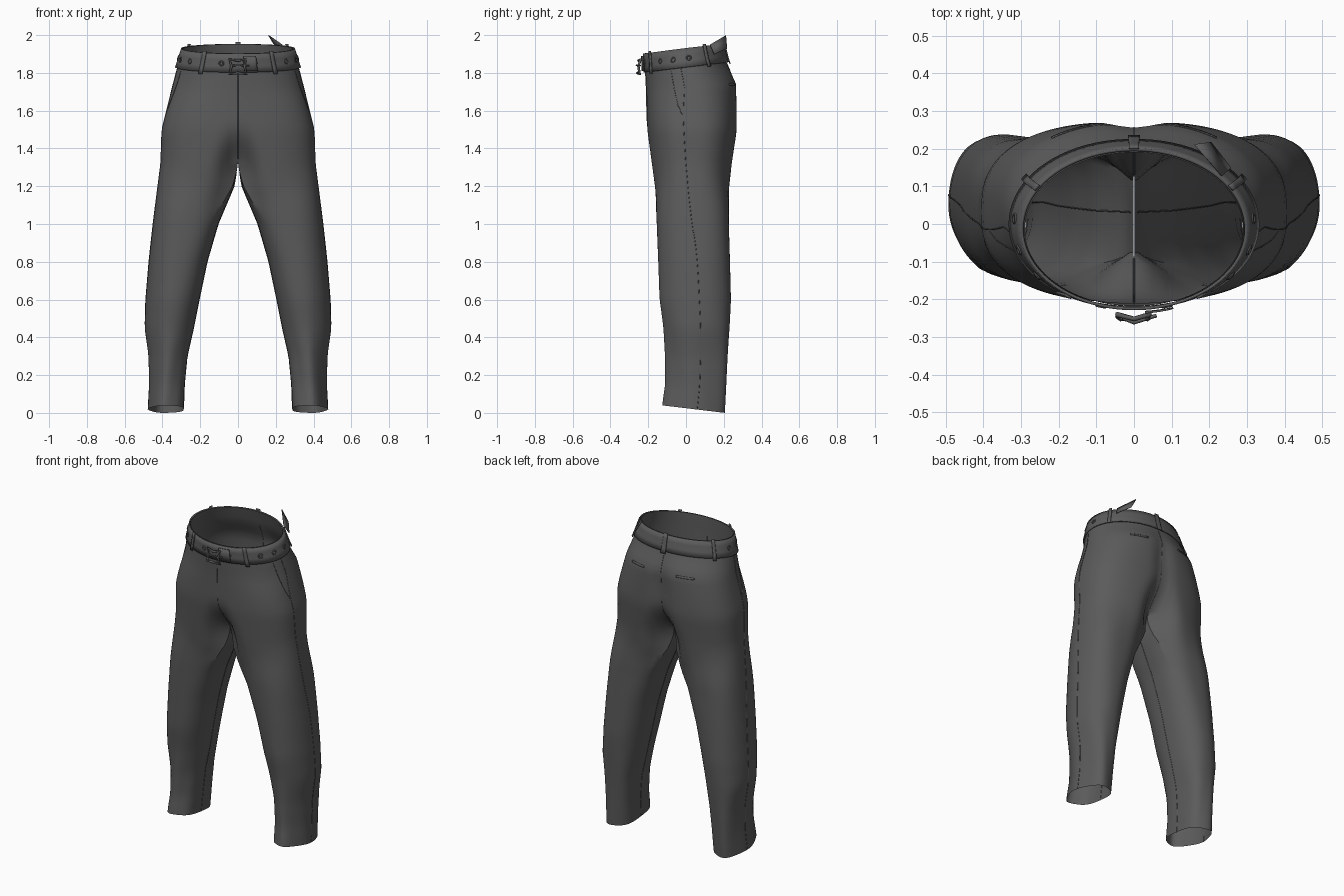
import bpy, math
from mathutils import Vector

if "Cube" in bpy.data.objects:
    bpy.data.objects.remove(bpy.data.objects["Cube"])

cloth = bpy.data.materials.new("dark grey cloth")
cloth.diffuse_color = (0.105, 0.105, 0.105, 1)
cloth.use_nodes = True
cloth.node_tree.nodes["Principled BSDF"].inputs["Base Color"].default_value = cloth.diffuse_color

# height, inner x, outer x, front y, back y of one half of the trousers
PROFILE = [
    (1.93, 0, .290, -.218, .190), (1.83, 0, .322, -.215, .215), (1.72, 0, .350, -.210, .270),
    (1.50, 0, .405, -.207, .272), (1.32, 0, .410, -.190, .252), (1.20, .020, .425, -.175, .240),
    (1.00, .105, .450, -.155, .227), (.80, .163, .472, -.147, .233), (.60, .205, .489, -.140, .238),
    (.45, .235, .494, -.118, .232), (.30, .268, .472, -.107, .224), (.15, .281, .468, -.107, .214),
    (.02, .285, .474, -.124, .204)]
CROTCH = 1.31


def smooth(a, b, v):
    k = min(1, max(0, (v - a) / (b - a)))
    return k * k * (3 - 2 * k)


def profile(z):
    for hi, lo in zip(PROFILE, PROFILE[1:]):
        if z >= lo[0] or lo is PROFILE[-1]:
            k = (z - lo[0]) / (hi[0] - lo[0])
            return [l + (h - l) * k for h, l in zip(hi[1:], lo[1:])]


def power(v, p):
    return math.copysign(abs(v) ** p, v)


def surf(t, z):
    """Cloth surface: t 0..1 runs front to back outside, 1..2 returns along the inner leg."""
    xi, xo, yf, yb = profile(z)
    # round waist, full thighs, slimmer shins
    p = 1 - .23 * smooth(1.88, 1.55, z) + .2 * smooth(1.15, .5, z)
    if t <= 1:
        a = math.pi * t
        u, v = power(max(0, math.sin(a)), p), -power(math.cos(a), p)
        th = math.radians(-50 + 280 * t)
    else:
        u, v = 0, 3 - 2 * t
        th = math.radians(230 + 80 * (t - 1))
    b = smooth(CROTCH, .98, z)
    q = p + .1 if math.sin(th) > 0 and math.cos(th) > 0 else p - .05
    u += b * (.5 + .5 * power(math.sin(th), q) - u)
    v += b * (-power(math.cos(th), q) - v)
    x = xi + (xo - xi) * u
    # centre seams curve inwards down to the crotch
    deep = smooth(1.58, CROTCH - .02, z) ** 1.5
    cleft = ((.10 if v > 0 else .0) * smooth(1.86, 1.6, z) + .52 * deep) * (1 - b)
    v *= 1 - cleft * math.exp(-((x - xi) / (.05 + .03 * deep)) ** 2)
    # soft folds near the ankle
    fold = smooth(.6, .2, z) * .03 * math.sin(5 * th + 4 * z)
    x += (xo - xi) * .5 * fold * (2 * u - 1)
    y = (yf + yb) / 2 + (yb - yf) / 2 * v * (1 + fold)
    # sloping waist and hem
    zz = z + .12 * y * smooth(1.55, 1.83, z) - .12 * (y - .04) * smooth(.2, .03, z)
    return Vector((x, y, zz))


def normal(t, z):
    e = .004
    n = (surf(min(1, t + e), z) - surf(max(0, t - e), z)).cross(surf(t, z + e) - surf(t, z - e))
    return n.normalized()


def finish(ob, mirror):
    ob.data.materials.append(cloth)
    if mirror:
        m = ob.modifiers.new("Mirror", 'MIRROR')
        m.merge_threshold = .002


def make(name, verts, faces, mirror=True, thick=0):
    me = bpy.data.meshes.new(name)
    me.from_pydata(verts, [], faces)
    ob = bpy.data.objects.new(name, me)
    bpy.context.collection.objects.link(ob)
    bpy.ops.object.select_all(action='DESELECT')
    ob.select_set(True)
    bpy.context.view_layer.objects.active = ob
    bpy.ops.object.shade_smooth_by_angle(angle=math.radians(40))
    finish(ob, mirror)
    if thick:
        s = ob.modifiers.new("Solidify", 'SOLIDIFY')
        s.thickness, s.offset = thick, 1
    return ob


def patch(name, t0, t1, z0, z1, off, nt, nz=3, mirror=True, thick=.008):
    """Curved strip lying on the cloth at a given distance."""
    verts = []
    for j in range(nz + 1):
        for i in range(nt + 1):
            t, z = t0 + (t1 - t0) * i / nt, z0 + (z1 - z0) * j / nz
            p = surf(t, z) + normal(t, z) * off
            if mirror and t in (0, 1):
                p.x = 0
            verts.append(p)
    w = nt + 1
    faces = [(j * w + i, j * w + i + 1, (j + 1) * w + i + 1, (j + 1) * w + i)
             for j in range(nz) for i in range(nt)]
    return make(name, verts, faces, mirror, thick)


def tube(name, pts, r, mirror=True, cyclic=False):
    cu = bpy.data.curves.new(name, 'CURVE')
    cu.dimensions, cu.bevel_depth, cu.bevel_resolution = '3D', r, 1
    sp = cu.splines.new('POLY')
    sp.points.add(len(pts) - 1)
    for q, p in zip(sp.points, pts):
        q.co = (*p, 1)
    sp.use_cyclic_u = cyclic
    ob = bpy.data.objects.new(name, cu)
    bpy.context.collection.objects.link(ob)
    finish(ob, mirror)


# trousers: seat and both legs as one open sheet
NO, NI, TOP = 48, 14, 18
N = NO + NI
rows = [1.93 - (1.93 - CROTCH) * j / TOP for j in range(TOP + 1)]
rows += [CROTCH + (.02 - CROTCH) * j / 34 for j in range(1, 35)]
verts, faces = [], []
for z in rows:
    for i in range(N):
        verts.append(surf(i / NO if i <= NO else 1 + (i - NO) / NI, z))
for j in range(len(rows) - 1):
    for i in range(NO if j < TOP else N):
        k = (i + 1) % N
        faces.append((j * N + i, (j + 1) * N + i, (j + 1) * N + k, j * N + k))
trousers = make("trousers", verts, faces)

# belt with loops
patch("belt", 0, 1, 1.828, 1.928, .003, 40, 3)
for n, t in (("front_belt_loops", .20), ("side_belt_loops", .67)):
    patch(n, t - .012, t + .012, 1.815, 1.937, .011, 2, 4, thick=.006)
patch("back_belt_loop", .986, 1, 1.815, 1.937, .011, 2, 4, thick=.006)
patch("belt_tongue", .03, .1, 1.835, 1.915, .016, 6, 2, mirror=False, thick=.005)

# loose loop standing up at the back
make("loose_loop", [(.163, .212, 2.0), (.205, .218, 1.93), (.258, .15, 1.90), (.235, .128, 1.95)],
     [(0, 1, 2, 3)], False, .004)

# eyelets along the belt
for t in (.09, .30, .41, .53):
    n = normal(t, 1.875)
    p = surf(t, 1.875) + n * .011
    bpy.ops.mesh.primitive_torus_add(major_radius=.011, minor_radius=.004, major_segments=16,
                                     minor_segments=6, location=p,
                                     rotation=n.to_track_quat('Z', 'Y').to_euler())
    e = bpy.context.object
    e.name = "eyelet"
    bpy.ops.object.transform_apply(location=True, rotation=True, scale=True)
    finish(e, True)

# buckle frame and prong
tube("buckle_frame", [(-.045, -.240, 1.872), (0, -.252, 1.865), (.042, -.240, 1.872),
                      (.034, -.252, 1.835), (.045, -.245, 1.792), (0, -.258, 1.80),
                      (-.045, -.245, 1.792), (-.034, -.252, 1.835)], .007, False, True)
tube("buckle_prong", [(-.042, -.245, 1.838), (0, -.262, 1.84), (.06, -.243, 1.838)], .005, False)

# seams: side, inner leg, front pocket, fly and seat
tube("side_seams", [surf(.46 + .06 * smooth(1.7, .5, z), z) for z in rows[3:]], .002)
tube("inner_seams", [surf(1.5, z) for z in rows[TOP + 1:]], .002)
tube("pocket_seams", [surf(t, z) for t, z in
                      ((.38, 1.82), (.385, 1.75), (.40, 1.69), (.425, 1.63), (.455, 1.58))], .002)
tube("fly_seam", [surf(0, z) for z in rows[3:TOP]], .002, False)
tube("seat_seam", [surf(1, z) for z in rows[3:TOP]], .002, False)
# back pocket welts
patch("back_pocket_welts", .80, .91, 1.715, 1.725, .001, 8, 1, thick=.002)
